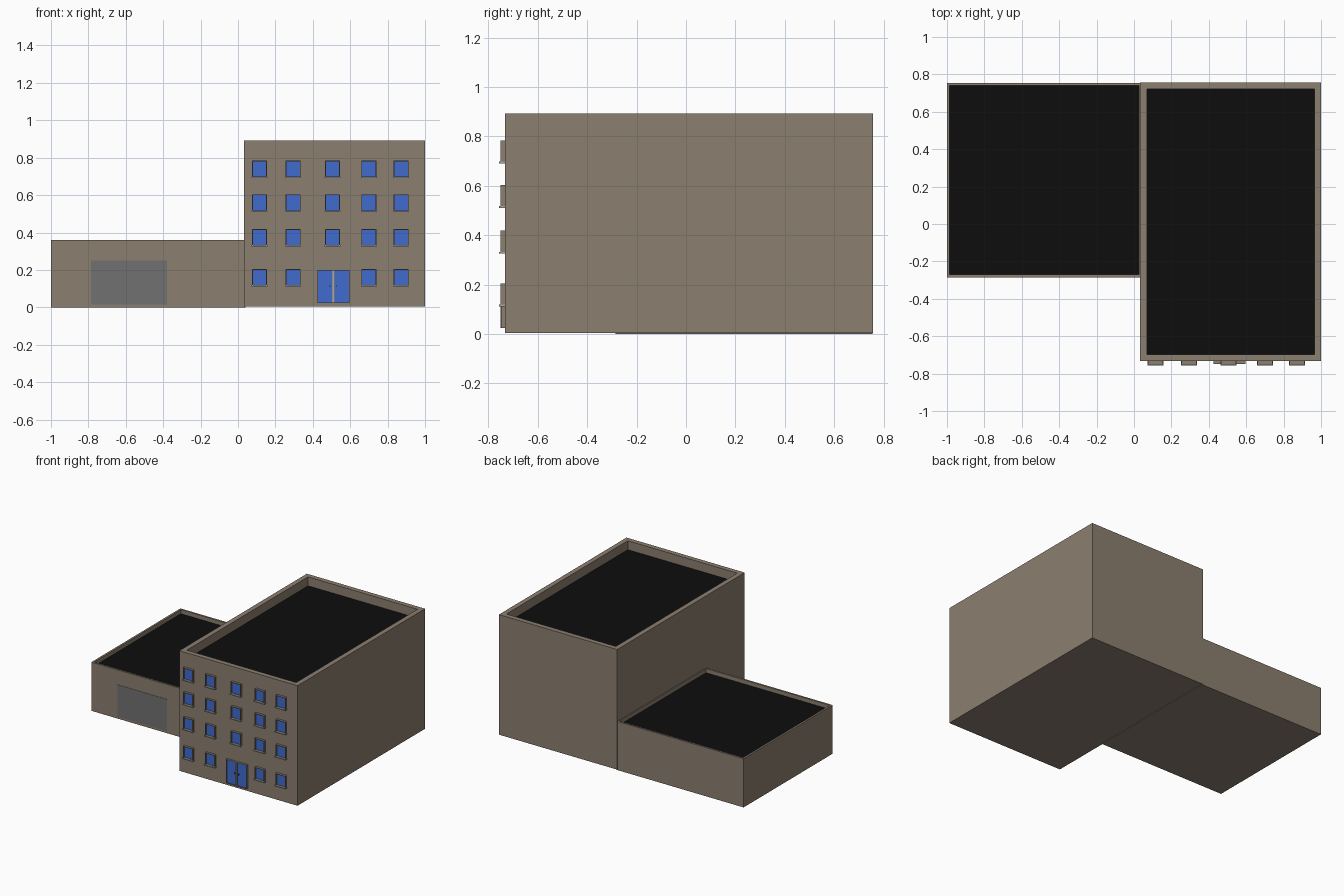
import bpy, bmesh
from mathutils import Vector

if "Cube" in bpy.data.objects:
    bpy.data.objects.remove(bpy.data.objects["Cube"])


def material(name, rgb):
    m = bpy.data.materials.new(name)
    m.diffuse_color = (*rgb, 1)
    m.use_nodes = True
    m.node_tree.nodes["Principled BSDF"].inputs["Base Color"].default_value = m.diffuse_color
    return m


WALL = material("wall", (0.26, 0.21, 0.16))
ROOF = material("roof", (0.004, 0.004, 0.004))
BLUE = material("blue_glass", (0.052, 0.145, 0.62))
DOOR_GREY = material("door_grey", (0.165, 0.165, 0.165))
FRAME = material("frame", (0.40, 0.40, 0.38))
DARK = material("dark_metal", (0.05, 0.05, 0.05))


def box(name, lo, hi, mat, floor_mat=None, normal=None, inset=0, depth=0):
    """Box between two corners; optionally one face is inset and sunk."""
    bm = bmesh.new()
    bmesh.ops.create_cube(bm, size=1)
    for v in bm.verts:
        v.co = Vector([l + (c + 0.5) * (h - l) for l, h, c in zip(lo, hi, v.co)])
    bm.normal_update()
    if normal:
        n = Vector(normal)
        face = max(bm.faces, key=lambda f: f.normal.dot(n))
        bmesh.ops.inset_region(bm, faces=[face], thickness=inset)
        rim = bmesh.ops.extrude_discrete_faces(bm, faces=[face])["faces"][0]
        bmesh.ops.translate(bm, verts=rim.verts, vec=-n * depth)
        rim.material_index = 1
        bmesh.ops.remove_doubles(bm, verts=bm.verts, dist=1e-6)
    me = bpy.data.meshes.new(name)
    bm.to_mesh(me)
    bm.free()
    me.materials.append(mat)
    if floor_mat:
        me.materials.append(floor_mat)
    ob = bpy.data.objects.new(name, me)
    bpy.context.collection.objects.link(ob)
    return ob


UP, FRONT = (0, 0, 1), (0, -1, 0)
FACE = -0.733  # front wall plane of the tall block

# Tall block and low annex, each with a parapet around a sunken roof
box("main_block", (0.033, FACE, 0.004), (1, 0.757, 0.892), WALL, ROOF, UP, 0.051, 0.066)
box("annex", (-1, -0.285, 0), (0.04, 0.755, 0.36), WALL, ROOF, UP, 0.02, 0.03)

# Flat shutter on the annex front
box("garage_door", (-0.785, -0.287, 0.016), (-0.38, -0.28, 0.251), DOOR_GREY)

# Windows: sunken pane in a frame, with a projecting sill
for row, z in enumerate((0.115, 0.329, 0.514, 0.694)):
    for col, x in enumerate((0.115, 0.295, 0.505, 0.70, 0.872)):
        if row == 0 and col == 2:
            continue  # entrance goes here
        tag = f"{row}_{col}"
        box(f"window_{tag}", (x - 0.04, -0.75, z), (x + 0.04, FACE + 0.005, z + 0.09),
            WALL, BLUE, FRONT, 0.006, 0.012)
        box(f"sill_{tag}", (x - 0.043, -0.757, z - 0.003), (x + 0.043, FACE + 0.005, z + 0.004),
            FRAME)

# Double entrance door with centre post and handles
X = 0.51
for side, name in ((-1, "left"), (1, "right")):
    a, b = sorted((X + side * 0.004, X + side * 0.085))
    box(f"door_{name}", (a, -0.748, 0.024), (b, FACE + 0.005, 0.2),
        WALL, BLUE, FRONT, 0.004, 0.006)
    h = X + side * 0.017
    box(f"handle_{name}", (h - 0.003, -0.749, 0.108), (h + 0.003, -0.74, 0.118), DARK)
box("door_post", (X - 0.004, -0.75, 0.024), (X + 0.004, FACE + 0.005, 0.2), FRAME)
